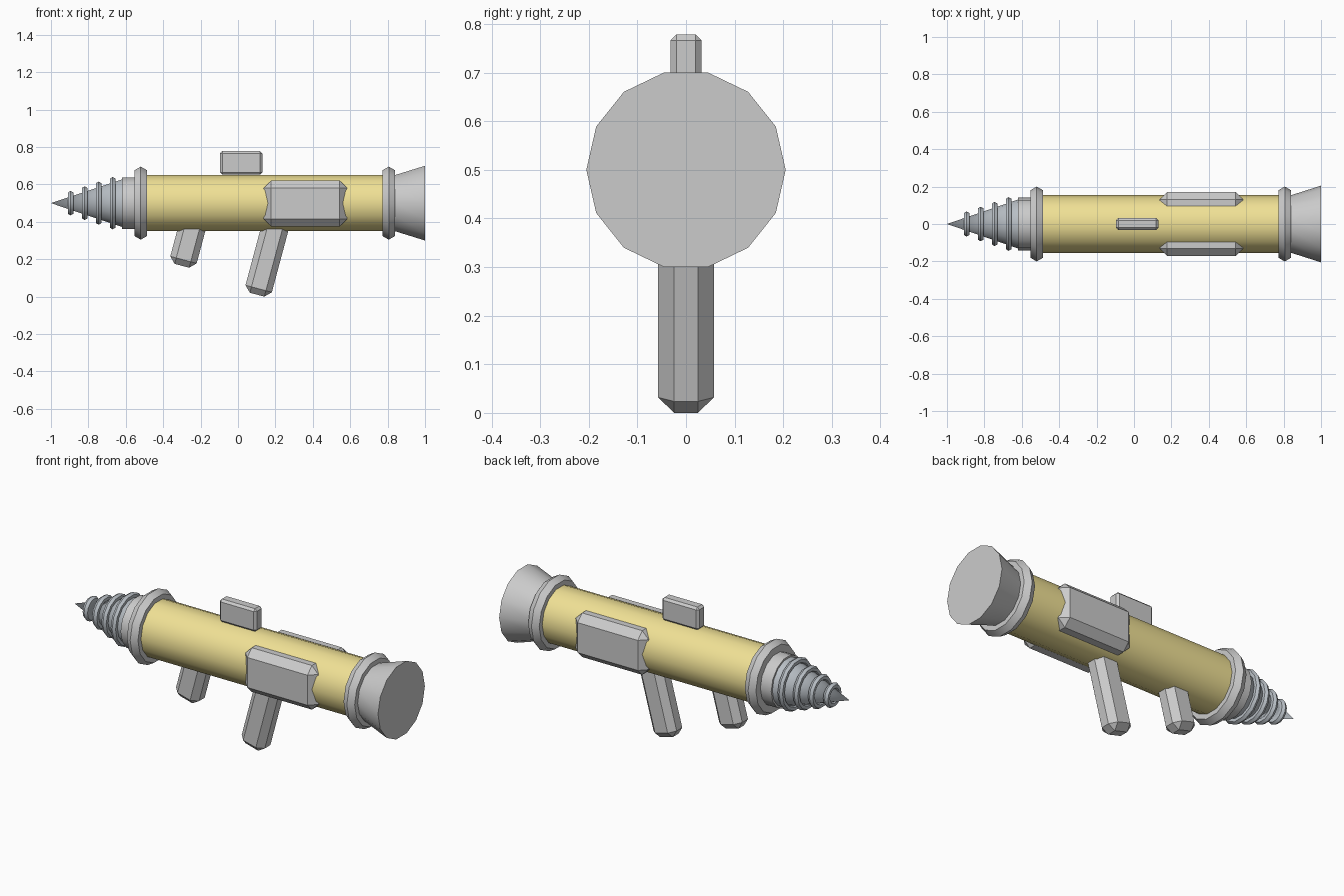
import bpy, bmesh
from math import sin, cos, pi, radians
from mathutils import Matrix, Vector

if "Cube" in bpy.data.objects:
    bpy.data.objects.remove(bpy.data.objects["Cube"])

SIDES, AXIS_Z = 14, 0.5


def material(name, rgb):
    m = bpy.data.materials.new(name)
    m.diffuse_color = (*rgb, 1)
    m.use_nodes = True
    m.node_tree.nodes["Principled BSDF"].inputs["Base Color"].default_value = m.diffuse_color
    return m


YELLOW = material("yellow_paint", (0.87, 0.75, 0.30))
SILVER = material("silver", (0.50, 0.54, 0.58))


def finish(name, bm, mat=None, smooth=False):
    bmesh.ops.recalc_face_normals(bm, faces=bm.faces)
    me = bpy.data.meshes.new(name)
    bm.to_mesh(me)
    bm.free()
    ob = bpy.data.objects.new(name, me)
    bpy.context.collection.objects.link(ob)
    if mat:
        me.materials.append(mat)
    if smooth:
        bpy.ops.object.select_all(action='DESELECT')
        ob.select_set(True)
        bpy.context.view_layer.objects.active = ob
        bpy.ops.object.shade_smooth_by_angle(angle=radians(30))
    return ob


def lathe(name, profile, mat=None, closed=False):
    """Turn (x, radius) points about the barrel axis; open profiles get caps."""
    bm = bmesh.new()
    loops = []
    for x, r in profile:
        loops.append([bm.verts.new((x, r * cos(2 * pi * k / SIDES),
                                    AXIS_Z + r * sin(2 * pi * k / SIDES)))
                      for k in range(SIDES)])
    pairs = list(zip(loops, loops[1:]))
    if closed:
        pairs.append((loops[-1], loops[0]))
    for a, b in pairs:
        for k in range(SIDES):
            j = (k + 1) % SIDES
            bm.faces.new((a[k], a[j], b[j], b[k]))
    if not closed:
        bm.faces.new(loops[0])
        bm.faces.new(loops[-1])
    bmesh.ops.remove_doubles(bm, verts=bm.verts, dist=1e-5)
    return finish(name, bm, mat, True)


def ring(name, x, outer, half_width, mat=None):
    """Torus with a hexagonal section."""
    r = half_width / cos(pi / 6)
    pts = [(x + r * sin(k * pi / 3), outer - r + r * cos(k * pi / 3)) for k in range(6)]
    return lathe(name, pts, mat, closed=True)


def chamfer_box(name, centre, size, bevel, tilt=0):
    bm = bmesh.new()
    bmesh.ops.create_cube(bm, size=1)
    bmesh.ops.scale(bm, vec=Vector(size), verts=bm.verts)
    bmesh.ops.bevel(bm, geom=bm.edges[:], offset=bevel, segments=1,
                    affect='EDGES', profile=0.5)
    bm.transform(Matrix.Translation(centre) @ Matrix.Rotation(tilt, 4, 'Y'))
    return finish(name, bm)


# Barrel, flared exhaust and collars
lathe("barrel", [(-0.55, 0.154), (0.845, 0.154)], YELLOW)
lathe("exhaust_flare", [(0.84, 0.154), (1.0, 0.205)])
ring("front_collar", -0.52, 0.2, 0.034)
ring("rear_collar", 0.806, 0.2, 0.034)

# Drill head: base, cone and thread rings
lathe("drill_base", [(-0.62, 0.141), (-0.53, 0.141)])
lathe("drill_cone", [(-1.0, 0.0), (-0.61, 0.134)], SILVER)
for i in range(4):
    ring(f"drill_thread_{i + 1}", -0.895 + 0.075 * i, 0.067 + 0.0255 * i, 0.015, SILVER)

# Side panels on both flanks
for side, s in (("left", 1), ("right", -1)):
    chamfer_box(f"{side}_panel", (0.36, s * 0.095, 0.498), (0.446, 0.15, 0.244), 0.039)

# Sight on top
chamfer_box("sight", (0.017, 0, 0.715), (0.226, 0.064, 0.126), 0.012)

# Slanted grips, placed by the centre of the bottom face
TILT = radians(15)
for name, x, z, length in (("rear_grip", 0.102, 0.0105, 0.42),
                           ("front_grip", -0.300, 0.165, 0.26)):
    centre = (x + sin(TILT) * length / 2, 0, z + cos(TILT) * length / 2)
    chamfer_box(name, centre, (0.146, 0.115, length), 0.033, TILT)
